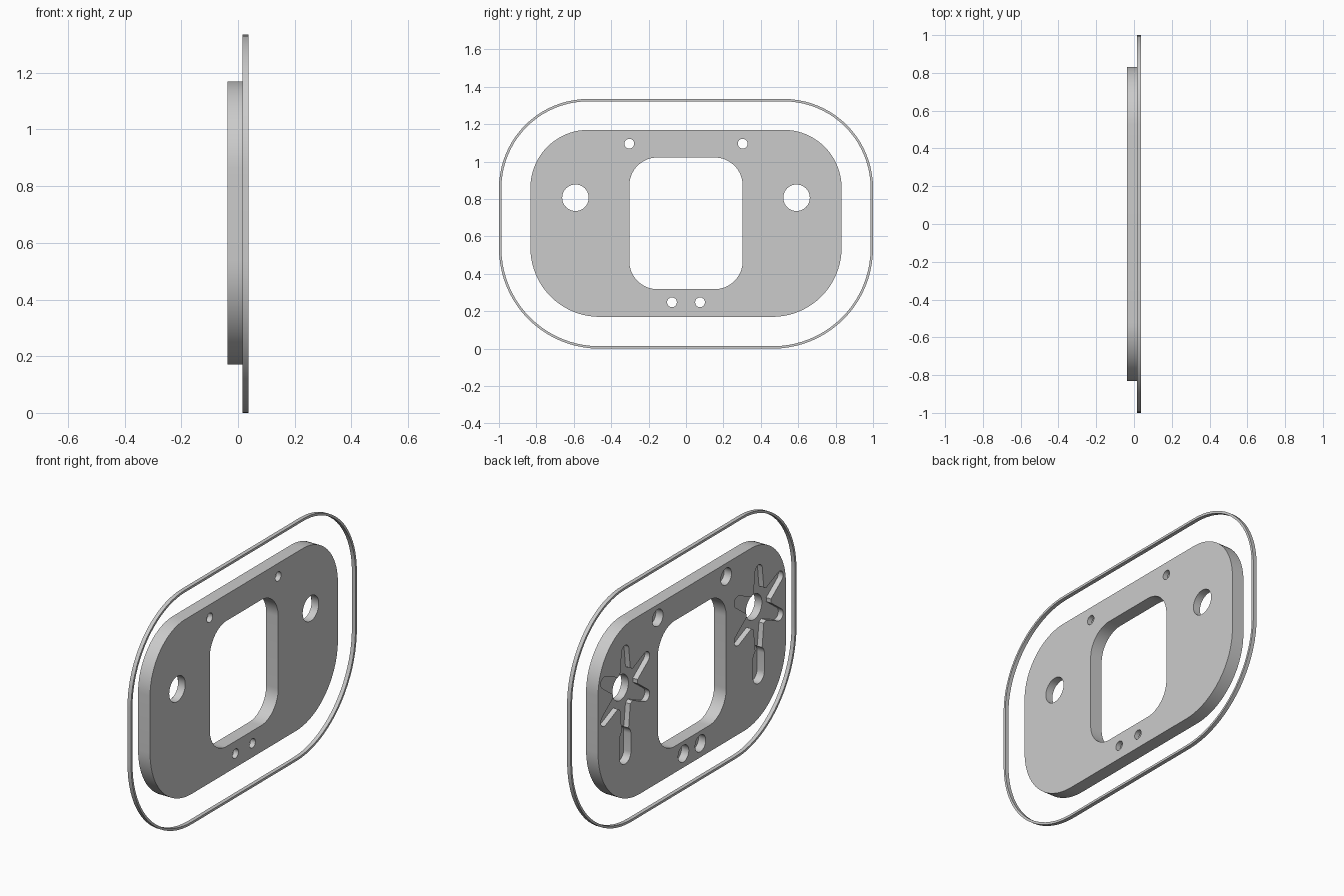
import bpy
import bmesh
from math import sin, cos, pi, radians

cube = bpy.data.objects.get("Cube")
if cube:
    bpy.data.objects.remove(cube, do_unlink=True)

BACK, FRONT = -0.037, 0.037

grey = bpy.data.materials.new("plain_grey")
grey.use_nodes = True
grey.diffuse_color = (0.6, 0.6, 0.6, 1)
grey.node_tree.nodes["Principled BSDF"].inputs["Base Color"].default_value = (0.6, 0.6, 0.6, 1)


def arc(cy, cz, r, start, end, steps=20):
    angles = [radians(start + (end - start) * i / steps) for i in range(steps + 1)]
    return [(cy + r * cos(a), cz + r * sin(a)) for a in angles]


def rounded_box(half, low, high, r_top, r_bottom):
    return (arc(half - r_top, high - r_top, r_top, 0, 90)
            + arc(r_top - half, high - r_top, r_top, 90, 180)
            + arc(r_bottom - half, low + r_bottom, r_bottom, 180, 270)
            + arc(half - r_bottom, low + r_bottom, r_bottom, 270, 360))


def circle(y, z, r):
    return arc(y, z, r, 0, 360, 40)[:-1]


def slot(y, low, high, r):
    return arc(y, high, r, 0, 180) + arc(y, low, r, 180, 360)


def star(y, z, hub=0.11, reach=0.245, tip=0.032):
    """Six tapered, round-ended arms around a hub."""
    points = []
    for k in range(6):
        a = 30 + 60 * k
        ca, sa = cos(radians(a)), sin(radians(a))
        points += arc(y, z, hub, a - 29, a - 24, 2)
        points += arc(y + (reach - tip) * ca, z + (reach - tip) * sa, tip, a - 80, a + 80, 10)
        points += arc(y, z, hub, a + 24, a + 29, 2)
    return points


def extrude(name, outline, x0, x1):
    """Solid made from a y-z outline running from x0 to x1."""
    bm = bmesh.new()
    face = bm.faces.new([bm.verts.new((x0, y, z)) for y, z in outline])
    top = bmesh.ops.extrude_face_region(bm, geom=[face])["geom"]
    for v in top:
        if isinstance(v, bmesh.types.BMVert):
            v.co.x = x1
    bmesh.ops.remove_doubles(bm, verts=bm.verts, dist=0.0001)
    bmesh.ops.recalc_face_normals(bm, faces=bm.faces)
    mesh = bpy.data.meshes.new(name)
    bm.to_mesh(mesh)
    bm.free()
    mesh.materials.append(grey)
    obj = bpy.data.objects.new(name, mesh)
    bpy.context.collection.objects.link(obj)
    return obj


def select_only(obj):
    bpy.ops.object.select_all(action="DESELECT")
    obj.select_set(True)
    bpy.context.view_layer.objects.active = obj


def cut(obj, outline, x0=-0.1, x1=0.1):
    cutter = extrude("cutter", outline, x0, x1)
    cutter.hide_render = True
    mod = obj.modifiers.new("cut", "BOOLEAN")
    mod.operation = "DIFFERENCE"
    mod.solver = "EXACT"
    mod.object = cutter
    select_only(obj)
    bpy.ops.object.modifier_apply(modifier=mod.name)
    bpy.data.objects.remove(cutter, do_unlink=True)


def smooth(obj):
    select_only(obj)
    bpy.ops.object.shade_smooth_by_angle(angle=radians(30))


# Main plate with its central window
plate = extrude("mounting_plate", rounded_box(0.832, 0.17, 1.17, 0.31, 0.37), BACK, FRONT)
cut(plate, rounded_box(0.303, 0.318, 1.022, 0.15, 0.15))

for side in (-1, 1):
    # Screw holes, counterbored from the back
    for y, z in ((0.303, 1.096), (0.075, 0.248)):
        cut(plate, circle(side * y, z, 0.026))
        cut(plate, circle(side * y, z, 0.047), -0.1, BACK + 0.045)
    # Shaft hole, star recess and the deeper pocket below it
    y, z = side * 0.591, 0.807
    cut(plate, star(y, z), -0.1, BACK + 0.03)
    cut(plate, slot(y, z - 0.37, z - 0.27, 0.05), -0.1, BACK + 0.045)
    cut(plate, circle(y, z, 0.071))
smooth(plate)

# Thin outer ring around the plate
ring = extrude("outer_ring", rounded_box(1.0, 0.0, 1.335, 0.477, 0.537), 0.015, FRONT)
cut(ring, rounded_box(0.987, 0.013, 1.322, 0.464, 0.524))
smooth(ring)
